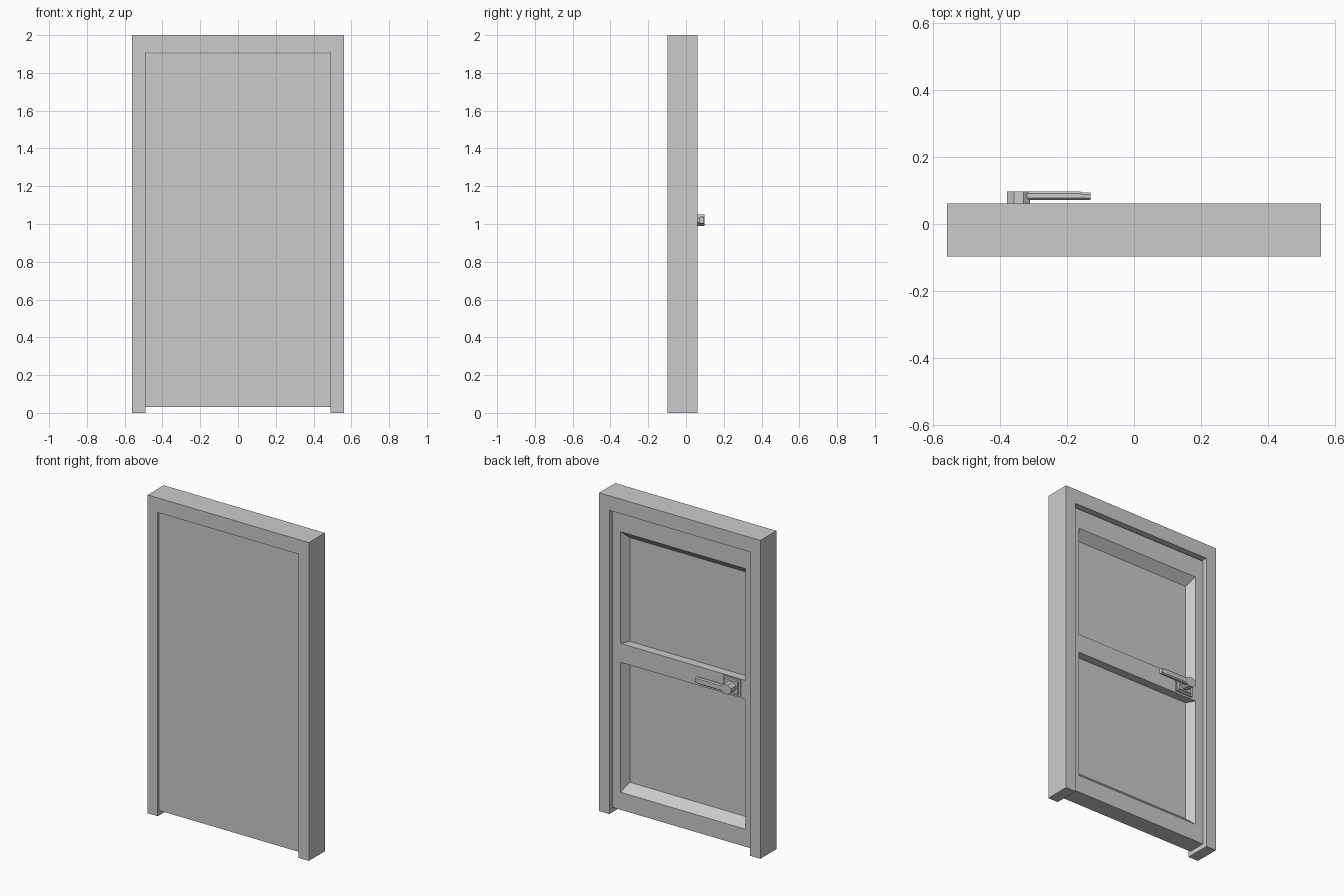
import bpy, bmesh, math

if "Cube" in bpy.data.objects:
    bpy.data.objects.remove(bpy.data.objects["Cube"])


def finish(name, bm):
    bmesh.ops.recalc_face_normals(bm, faces=bm.faces[:])
    mesh = bpy.data.meshes.new(name)
    bm.to_mesh(mesh)
    bm.free()
    ob = bpy.data.objects.new(name, mesh)
    bpy.context.collection.objects.link(ob)
    return ob


def loft(name, loops):
    """Bridge rings of equal point count and cap both ends."""
    bm = bmesh.new()
    rings = [[bm.verts.new(p) for p in ring] for ring in loops]
    for a, b in zip(rings, rings[1:]):
        for i in range(len(a)):
            j = (i + 1) % len(a)
            bm.faces.new((a[i], a[j], b[j], b[i]))
    bm.faces.new(rings[0])
    bm.faces.new(rings[-1])
    return finish(name, bm)


def rect(x0, x1, z0, z1, y):
    return [(x0, y, z0), (x1, y, z0), (x1, y, z1), (x0, y, z1)]


# door frame: upside-down U profile pushed through the wall depth
half = [(0.49, 1.908), (0.49, 0), (0.56, 0), (0.56, 2)]
profile = half + [(-x, z) for x, z in reversed(half)]
loft("door_frame", [[(x, y, z) for x, z in profile] for y in (-0.097, 0.062)])

# door leaf: flat front, sloped recess in the back
loft("door_leaf", [
    rect(-0.49, 0.49, 0.03, 1.902, -0.082),
    rect(-0.49, 0.49, 0.03, 1.902, 0.03),
    rect(-0.435, 0.435, 0.14, 1.777, 0.03),
    rect(-0.405, 0.405, 0.19, 1.727, -0.023),
])

# middle rail across the recess
loft("middle_rail", [rect(-0.435, 0.435, 0.956, 1.075, y) for y in (-0.03, 0.03)])

# handle plate with a raised inner step
HX, HZ = -0.345, 1.02
steps = [(0.06, 0.052, 0.028), (0.06, 0.052, 0.038),
         (0.048, 0.042, 0.038), (0.044, 0.038, 0.046)]
loft("handle_plate", [rect(HX - w, HX + w, HZ - h, HZ + h, y) for w, h, y in steps])

# handle hub: faceted barrel
angles = [math.tau * (i + 0.5) / 8 for i in range(8)]
loft("handle_hub", [[(HX + 0.037 * math.cos(a), y, HZ + 0.032 * math.sin(a)) for a in angles]
                    for y in (0.04, 0.097)])

# lever: chamfered bar tapering slightly at the tip
def bar(x, y0, y1, h):
    c = 0.006
    pts = [(y0, -h + c), (y0 + c, -h), (y1 - c, -h), (y1, -h + c)]
    pts += [(y, -z) for y, z in reversed(pts)]
    return [(x, y, HZ + z) for y, z in pts]


loft("handle_lever", [bar(HX, 0.072, 0.0965, 0.021), bar(-0.16, 0.072, 0.0965, 0.02),
                      bar(-0.155, 0.072, 0.094, 0.02), bar(-0.13, 0.072, 0.094, 0.018)])
